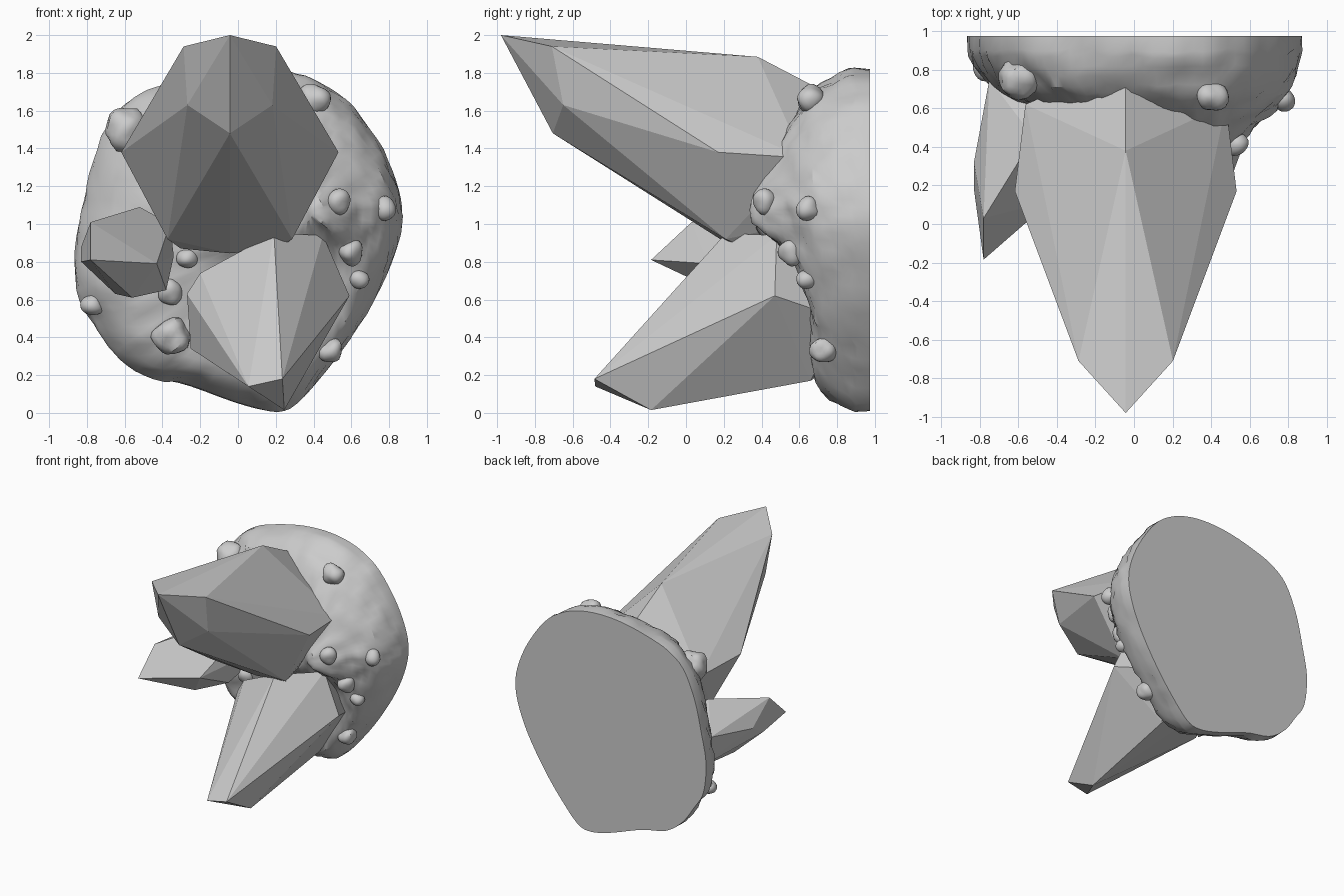
import bpy, bmesh, math
from mathutils import Vector, noise
from mathutils.bvhtree import BVHTree

if "Cube" in bpy.data.objects:
    bpy.data.objects.remove(bpy.data.objects["Cube"])


def finish(name, bm):
    bmesh.ops.recalc_face_normals(bm, faces=bm.faces[:])
    me = bpy.data.meshes.new(name)
    bm.to_mesh(me)
    bm.free()
    ob = bpy.data.objects.new(name, me)
    bpy.context.collection.objects.link(ob)
    return ob


def crystal(name, points):
    """Flat-faced crystal: the convex hull of its corners."""
    bm = bmesh.new()
    for p in points:
        bm.verts.new(p)
    res = bmesh.ops.convex_hull(bm, input=bm.verts[:])
    junk = [v for v in res["geom_interior"] if isinstance(v, bmesh.types.BMVert)]
    bmesh.ops.delete(bm, geom=junk, context='VERTS')
    return finish(name, bm)


def curve_point(pts, t):
    """Closed Catmull-Rom curve through pts, t in 0..1."""
    n = len(pts)
    i, f = int(t * n), t * n - int(t * n)
    a, b, c, d = (Vector(pts[(i + k) % n]) for k in (-1, 0, 1, 2))
    return 0.5 * (2 * b + (c - a) * f + (2 * a - 5 * b + 4 * c - d) * f * f
                  + (3 * b - a - 3 * c + d) * f ** 3)


def lookup(table, s):
    for (s0, y0), (s1, y1) in zip(table, table[1:]):
        if s <= s1:
            return y0 + (y1 - y0) * (s - s0) / (s1 - s0)
    return table[-1][1]


# Rock: front outline (x, z) filled with a lopsided dome, flat at the back
outline = [(.18, .01), (.3, .04), (.45, .2), (.6, .4), (.75, .65), (.84, .87),
           (.87, 1.05), (.84, 1.22), (.75, 1.42), (.6, 1.63), (.45, 1.74),
           (.28, 1.8), (.08, 1.82), (-.14, 1.8), (-.38, 1.74), (-.53, 1.68),
           (-.66, 1.57), (-.76, 1.35), (-.82, 1.1), (-.865, .85), (-.84, .6),
           (-.75, .45), (-.65, .31), (-.5, .2), (-.28, .15), (0, .05)]
upper = [(0, .345), (.2, .36), (.36, .43), (.56, .53), (.74, .605), (.84, .66),
         (.92, .74), (.97, .82), (1, .9)]
lower = [(0, .345), (.1, .38), (.24, .49), (.45, .62), (.7, .655), (.84, .675),
         (.92, .73), (.97, .82), (1, .9)]
peak = Vector((.37, 1.06))
SEG = 96
steps = [1, 1, .99, .97, .94, .9, .86, .8, .73, .66, .59, .52, .45, .38, .31,
         .24, .17, .1, .05]
bm = bmesh.new()
rings = []
for k, s in enumerate(steps):
    ring = []
    for j in range(SEG):
        o = curve_point(outline, j / SEG)
        d = (o - peak).normalized()
        w = min(1, max(0, -1.3 * d.y - max(0, d.x)))
        q = peak + (o - peak) * s
        y = .975 if k == 0 else lookup(upper, s) * (1 - w) + lookup(lower, s) * w
        p = Vector((q.x, y, q.y))
        if k > 0:
            n = .018 * noise.noise(p * 5) + .024 * noise.noise(p * 11)
            n += .014 * noise.noise(p * 18)
            p += n * Vector((d.x * s * .6, -1 + .4 * s, d.y * s * .6))
        ring.append(bm.verts.new(p))
    rings.append(ring)
for a, b in zip(rings, rings[1:]):
    for j in range(SEG):
        i = (j + 1) % SEG
        bm.faces.new((a[j], a[i], b[i], b[j]))
bm.faces.new(rings[0])
bm.faces.new(rings[-1])
tree = BVHTree.FromBMesh(bm)
finish("rock", bm)

# Pebbly bumps (x, z, radius) pressed into the rock face along its normal
bumps = [(.53, 1.12, .065), (.77, 1.08, .06), (.6, .85, .065), (.64, .7, .05),
         (.49, .33, .07), (.4, 1.66, .08), (-.6, 1.5, .11), (-.35, .4, .1),
         (-.36, .64, .065), (-.27, .82, .055), (-.77, .57, .06)]
bm = bmesh.new()
for x, z, r in bumps:
    hit, normal, _, _ = tree.ray_cast(Vector((x, -2, z)), Vector((0, 1, 0)))
    if hit is None:
        continue
    if normal.y > 0:
        normal = -normal
    new = bmesh.ops.create_icosphere(bm, subdivisions=3, radius=r)["verts"]
    for v in new:
        v.co *= 1 + .3 * noise.noise(v.co * 12 + hit * 9)
        v.co -= normal * v.co.dot(normal) * .4
        v.co += hit - normal * r * .25
finish("rock_bumps", bm)

for name in ("rock", "rock_bumps"):
    ob = bpy.data.objects[name]
    bpy.context.view_layer.objects.active = ob
    ob.select_set(True)
    bpy.ops.object.shade_smooth_by_angle(angle=math.radians(30))
    ob.select_set(False)

# Large crystal, mirrored about its own middle
mid = -.043
half = [(.245, -.71, 1.94), (.225, -.65, 1.63), (.575, .17, 1.38),
        (.33, .21, .92), (.26, .32, .87), (.52, .62, 1.35), (.3, .68, 1.02)]
spine = [(0, -.98, 2.0), (0, -.705, 1.48), (0, .38, 1.885), (0, .30, .845),
         (0, .85, 1.64), (0, .68, .95)]
crystal("large_crystal", [(mid + x * m, y, z) for x, y, z in half for m in (1, -1)]
        + [(mid + x, y, z) for x, y, z in spine])

# Lower crystal
crystal("lower_crystal", [
    (.235, -.485, .18), (.055, -.48, .14), (.245, -.185, .015),
    (.19, .21, .95), (.45, .48, .94), (.59, .47, .62), (.28, .66, .17),
    (-.25, .42, .34), (-.27, .38, .63), (-.2, .36, .74),
    (.2, .78, .75), (.45, .82, .5), (.02, .85, .3), (-.15, .82, .6)])

# Small side crystal
crystal("side_crystal", [
    (-.78, -.185, .81), (-.78, .03, 1.01), (-.83, .18, .8), (-.43, .12, .79),
    (-.52, .45, 1.09), (-.36, .5, 1.0), (-.34, .45, .83), (-.38, .42, .65),
    (-.56, .24, .61), (-.65, .3, .63), (-.83, .32, .88),
    (-.75, .75, .95), (-.68, .82, .7), (-.4, .82, .7), (-.42, .82, 1.0)])
